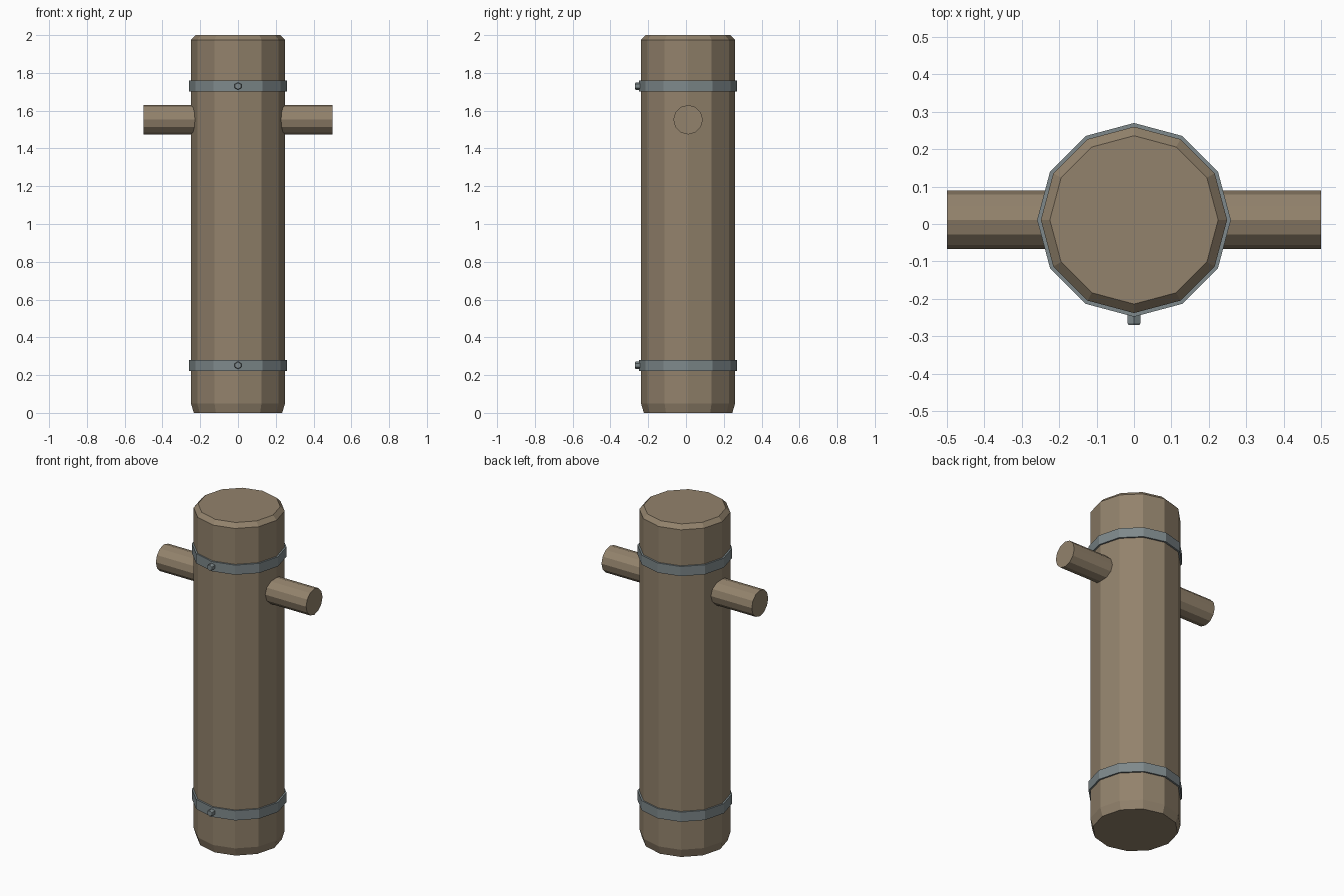
import bpy, bmesh, math
from mathutils import Matrix

if "Cube" in bpy.data.objects:
    bpy.data.objects.remove(bpy.data.objects["Cube"])

CY = 0.011  # y of the post axis


def material(name, rgb):
    m = bpy.data.materials.new(name)
    m.diffuse_color = (*rgb, 1)
    m.use_nodes = True
    m.node_tree.nodes["Principled BSDF"].inputs["Base Color"].default_value = m.diffuse_color
    return m


wood = material("weathered wood", (0.29, 0.225, 0.15))
steel = material("grey steel", (0.21, 0.25, 0.26))


def lathe(name, profile, sides, mat, matrix, closed=False):
    """Revolve (radius, height) points around z; cap the ends unless the profile is a loop."""
    bm = bmesh.new()
    rings = []
    for r, z in profile:
        angles = [2 * math.pi * i / sides for i in range(sides)]
        rings.append([bm.verts.new((r * math.cos(a), r * math.sin(a), z)) for a in angles])
    pairs = list(zip(rings, rings[1:]))
    if closed:
        pairs.append((rings[-1], rings[0]))
    else:
        bm.faces.new(rings[0][::-1])
        bm.faces.new(rings[-1])
    for lo, hi in pairs:
        for i in range(sides):
            j = (i + 1) % sides
            bm.faces.new((lo[i], lo[j], hi[j], hi[i]))
    bm.transform(matrix)
    bmesh.ops.recalc_face_normals(bm, faces=bm.faces)
    mesh = bpy.data.meshes.new(name)
    bm.to_mesh(mesh)
    bm.free()
    mesh.materials.append(mat)
    ob = bpy.data.objects.new(name, mesh)
    bpy.context.collection.objects.link(ob)
    return ob


# Main post with chamfered ends
lathe("post", [(0.234, 0), (0.249, 0.05), (0.249, 1.975), (0.225, 2.0)], 12, wood,
      Matrix.Translation((0, CY, 0)))

# Crossbar running through the post
lathe("crossbar", [(0.078, -0.5), (0.078, 0.5)], 12, wood,
      Matrix.Translation((0, CY, 1.552)) @ Matrix.Rotation(math.pi / 2, 4, 'Y'))

# Metal bands, each with a hexagonal bolt at the front
for label, z in (("upper", 1.73), ("lower", 0.252)):
    h = 0.029
    lathe(label + "_band", [(0.245, -h), (0.259, -h), (0.259, h), (0.245, h)], 12, steel,
          Matrix.Translation((0, CY, z)), closed=True)
    lathe(label + "_bolt", [(0.02, 0.23), (0.02, 0.264), (0.017, 0.27)], 6, steel,
          Matrix.Translation((0, 0, z)) @ Matrix.Rotation(math.pi / 2, 4, 'X')
          @ Matrix.Rotation(math.pi / 2, 4, 'Z'))
